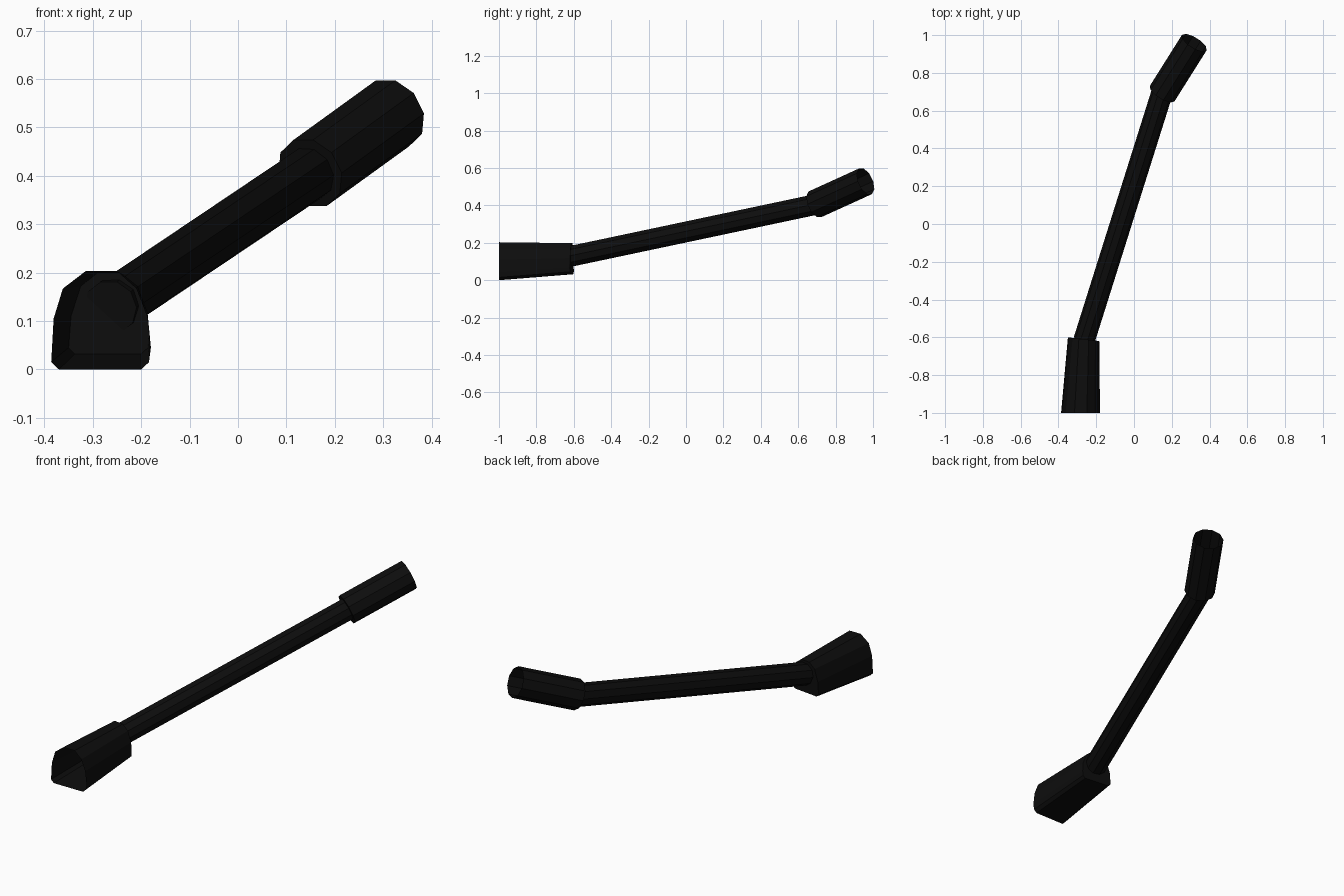
import bpy, bmesh, math
from mathutils import Vector

if "Cube" in bpy.data.objects:
    bpy.data.objects.remove(bpy.data.objects["Cube"])

black = bpy.data.materials.new("matte_black")
black.diffuse_color = (0.004, 0.004, 0.004, 1)
black.use_nodes = True
black.node_tree.nodes["Principled BSDF"].inputs["Base Color"].default_value = black.diffuse_color


def ring(center, direction, r, n=10):
    """Regular ring facing along direction, with a flat edge on top."""
    d = direction.normalized()
    right = d.cross(Vector((0, 0, 1))).normalized()
    up = right.cross(d)
    return [center + r * (right * math.cos(2 * math.pi * k / n) + up * math.sin(2 * math.pi * k / n))
            for k in range(n)]


def loft(name, rings, cap_start, cap_end):
    bm = bmesh.new()
    vs = [[bm.verts.new(p) for p in r] for r in rings]
    n = len(vs[0])
    for a, b in zip(vs, vs[1:]):
        for i in range(n):
            j = (i + 1) % n
            bm.faces.new((a[i], a[j], b[j], b[i]))
    if cap_start:
        bm.faces.new(vs[0][::-1])
    if cap_end:
        bm.faces.new(vs[-1])
    bmesh.ops.recalc_face_normals(bm, faces=bm.faces)
    me = bpy.data.meshes.new(name)
    bm.to_mesh(me)
    bm.free()
    me.materials.append(black)
    ob = bpy.data.objects.new(name, me)
    bpy.context.collection.objects.link(ob)
    return ob


# Long thin pipe
p0, p1 = Vector((-0.264, -0.615, 0.128)), Vector((0.15, 0.70, 0.406))
loft("pipe", [ring(p, p1 - p0, 0.057) for p in (p0, p1)], True, True)

# Upper sleeve, open at its far end
s0, s1 = Vector((0.149, 0.690, 0.406)), Vector((0.319, 0.96, 0.529))
loft("upper_sleeve", [ring(p, s1 - s0, 0.077) for p in (s0, s1)], True, False)

# Lower socket: arched top, flat base, open at the front
front = [(-0.315, 0.203), (-0.362, 0.167), (-0.381, 0.105), (-0.386, 0.015), (-0.37, 0.0),
         (-0.20, 0.0), (-0.184, 0.015), (-0.18, 0.045), (-0.188, 0.11), (-0.21, 0.167), (-0.25, 0.203)]
back = [(-0.292, 0.198), (-0.325, 0.172), (-0.345, 0.11), (-0.35, 0.045), (-0.337, 0.032),
        (-0.20, 0.032), (-0.186, 0.045), (-0.184, 0.07), (-0.187, 0.118), (-0.207, 0.172), (-0.24, 0.198)]
loft("lower_socket",
     [[Vector((x, -1.0, z)) for x, z in front],
      [Vector((x, -0.60 - 0.12 * (x + 0.35), z)) for x, z in back]], False, True)
